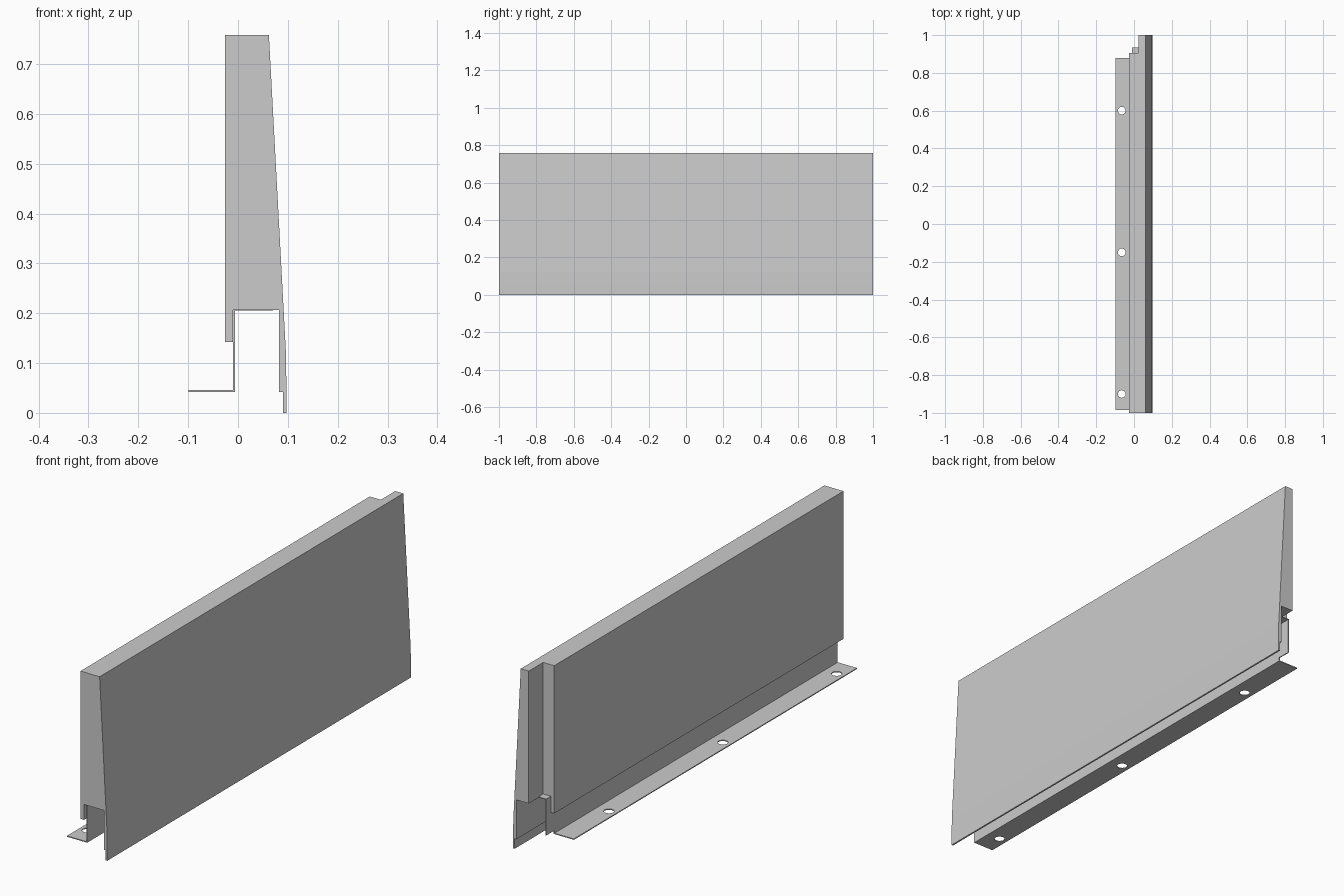
import bpy
import bmesh

if "Cube" in bpy.data.objects:
    bpy.data.objects.remove(bpy.data.objects["Cube"])


def extrude_profile(name, profile, y0, y1):
    """Closed XZ outline extruded along y."""
    bm = bmesh.new()
    face = bm.faces.new([bm.verts.new((x, y0, z)) for x, z in profile])
    new = bmesh.ops.extrude_face_region(bm, geom=[face])["geom"]
    verts = [v for v in new if isinstance(v, bmesh.types.BMVert)]
    bmesh.ops.translate(bm, verts=verts, vec=(0, y1 - y0, 0))
    bmesh.ops.recalc_face_normals(bm, faces=bm.faces)
    mesh = bpy.data.meshes.new(name)
    bm.to_mesh(mesh)
    bm.free()
    obj = bpy.data.objects.new(name, mesh)
    bpy.context.collection.objects.link(obj)
    return obj


def box(name, x0, x1, y0, y1, z0, z1):
    return extrude_profile(name, [(x0, z0), (x1, z0), (x1, z1), (x0, z1)], y0, y1)


def cut(target, cutter):
    mod = target.modifiers.new("cut", 'BOOLEAN')
    mod.operation = 'DIFFERENCE'
    mod.solver = 'EXACT'
    mod.object = cutter
    bpy.context.view_layer.objects.active = target
    bpy.ops.object.modifier_apply(modifier=mod.name)
    bpy.data.objects.remove(cutter, do_unlink=True)


# Tapered panel with a hollow underside and a thin front lip
panel = extrude_profile("tapered_panel", [
    (-0.026, 0.758), (-0.026, 0.142), (-0.010, 0.142), (-0.010, 0.206),
    (0.082, 0.206), (0.082, 0.042), (0.090, 0.042), (0.090, 0.0),
    (0.097, 0.0), (0.097, 0.06), (0.0962, 0.12), (0.062, 0.758)], -1.0, 1.0)

# Rebate at the rear end of the panel
cut(panel, box("rebate_cutter", -0.1, 0.025, 0.905, 1.1, -0.1, 0.9))

# Sheet-metal bracket: foot flange, upright web and top flange
bracket = extrude_profile("mounting_bracket", [
    (-0.099, 0.042), (-0.006, 0.042), (-0.006, 0.2055), (0.070, 0.2055),
    (0.070, 0.2095), (-0.010, 0.2095), (-0.010, 0.046), (-0.099, 0.046)],
    -0.985, 0.935)

# Foot flange stops short of the web
cut(bracket, box("foot_cutter", -0.2, 0.05, 0.88, 1.0, 0.0, 0.057))

# Screw holes
for y in (-0.90, -0.15, 0.60):
    bpy.ops.mesh.primitive_cylinder_add(vertices=32, radius=0.02, depth=0.05,
                                        location=(-0.065, y, 0.044))
    cut(bracket, bpy.context.object)
